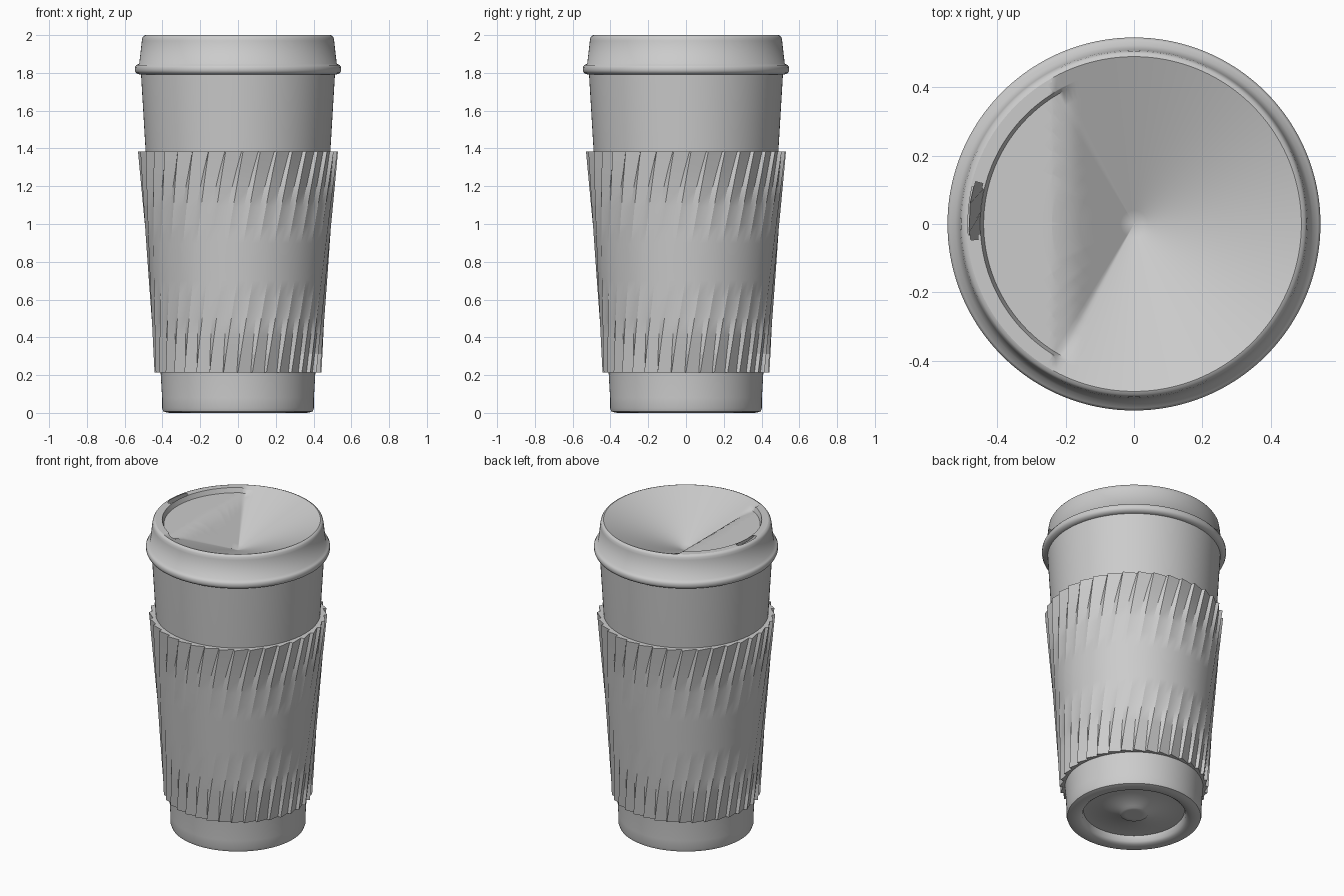
import bpy, bmesh, math

if "Cube" in bpy.data.objects:
    bpy.data.objects.remove(bpy.data.objects["Cube"], do_unlink=True)

GREY = (0.6, 0.6, 0.6, 1)
grey = bpy.data.materials.new("light grey")
grey.use_nodes = True
grey.diffuse_color = GREY
grey.node_tree.nodes["Principled BSDF"].inputs["Base Color"].default_value = GREY


def clamp(v):
    return max(0.0, min(1.0, v))


def finish(bm, name, angle):
    mesh = bpy.data.meshes.new(name)
    bmesh.ops.recalc_face_normals(bm, faces=bm.faces)
    bm.to_mesh(mesh)
    bm.free()
    mesh.materials.append(grey)
    obj = bpy.data.objects.new(name, mesh)
    bpy.context.collection.objects.link(obj)
    bpy.ops.object.select_all(action='DESELECT')
    obj.select_set(True)
    bpy.context.view_layer.objects.active = obj
    bpy.ops.object.shade_smooth_by_angle(angle=math.radians(angle))


def loft(bm, rings, closed=False):
    """Bridge rings of points with quads."""
    loops = [[bm.verts.new(p) for p in ring] for ring in rings]
    pairs = list(zip(loops, loops[1:])) + ([(loops[-1], loops[0])] if closed else [])
    for a, b in pairs:
        for i in range(len(a)):
            j = (i + 1) % len(a)
            bm.faces.new((a[i], a[j], b[j], b[i]))
    return loops


def circle(r, z, n=192):
    return [(r * math.cos(math.tau * i / n), r * math.sin(math.tau * i / n), z) for i in range(n)]


def lathe(name, profile, angle, cap_last=False):
    bm = bmesh.new()
    loops = loft(bm, [circle(r, z) for r, z in profile])
    if cap_last:
        bm.faces.new(loops[-1])
    finish(bm, name, angle)


# Cup wall, rounded foot and shallow hollow underside with a low centre button
lathe("cup_body", [(0.515, 1.82), (0.49, 1.4), (0.41, 0.22), (0.402, 0.08), (0.402, 0.025),
                   (0.396, 0.008), (0.375, 0.001), (0.35, 0), (0.325, 0.004), (0.308, 0.016),
                   (0.3, 0.05), (0.27, 0.05), (0.09, 0.032), (0.08, 0.022), (0.05, 0.022)],
      50, True)

# Sleeve of slanted pleats, sharp at both ends and soft in the middle
RIBS, TWIST, LOW, HIGH = 36, 0.4, 0.215, 1.385


def pleat_ring(t):
    sharp = (2 * t - 1) ** 2
    depth = 0.003 + 0.007 * sharp
    ring = []
    for i in range(RIBS):
        for phase, bump in ((0, 1), (0.55 + 0.37 * sharp, -1)):
            a = math.tau * (i + phase) / RIBS + TWIST * t
            r = 0.432 + 0.088 * t + depth * bump
            ring.append((r * math.cos(a), r * math.sin(a), LOW + (HIGH - LOW) * t))
    return ring


def inner_ring(t):
    r = 0.405 + 0.078 * t
    return [(r * x / math.hypot(x, y), r * y / math.hypot(x, y), z) for x, y, z in pleat_ring(t)]


bm = bmesh.new()
loft(bm, [pleat_ring(k / 12) for k in range(13)] + [inner_ring(1), inner_ring(0)], True)
finish(bm, "pleated_sleeve", 24)

# Lid skirt with a squared bead and a tight shoulder
LIP = 0.49
lathe("lid_skirt", [(0.505, 1.79), (0.522, 1.792), (0.54, 1.799), (0.546, 1.812), (0.546, 1.83),
                    (0.539, 1.841), (0.523, 1.848), (0.509, 1.97), (0.506, 1.986),
                    (0.5, 1.996), (LIP, 2)], 60)

# Lid top: a funnel, with a stepped-down shelf beside the mouth opening
SHELF, DROP, DEEP = 0.24, 0.03, 1.8
radii = [LIP, 0.486, 0.48, 0.458, 0.452, 0.45, 0.44] + [0.04 * k for k in range(10, 0, -1)]
bm = bmesh.new()
loops = loft(bm, [circle(r, 2) for r in radii])
centre = bm.faces.new(loops[-1])
bmesh.ops.poke(bm, faces=[centre])

# Mouth opening: a slot with rounded ends cut through the lip
slot = []
for f in bm.faces:
    c = f.calc_center_median()
    off = abs(math.atan2(c.y, -c.x) - 0.085)
    reach = 0.18 if 0.458 < c.xy.length < 0.48 else 0.14
    if 0.452 < c.xy.length < 0.486 and off < reach:
        slot.append(f)
bmesh.ops.delete(bm, geom=slot, context='FACES')

# Crease across the recess, then sink the surface
bmesh.ops.bisect_plane(bm, geom=bm.verts[:] + bm.edges[:] + bm.faces[:],
                       plane_co=(-SHELF, 0, 0), plane_no=(1, 0, 0))
for v in bm.verts:
    r = v.co.xy.length
    step = clamp((0.45 - r) / 0.01) * clamp((-v.co.x - 0.18) / 0.06)
    edge = 2 - DROP * step
    v.co.z = DEEP + (edge - DEEP) * clamp(max(r / LIP, -v.co.x / SHELF))
finish(bm, "lid_recess", 45)
